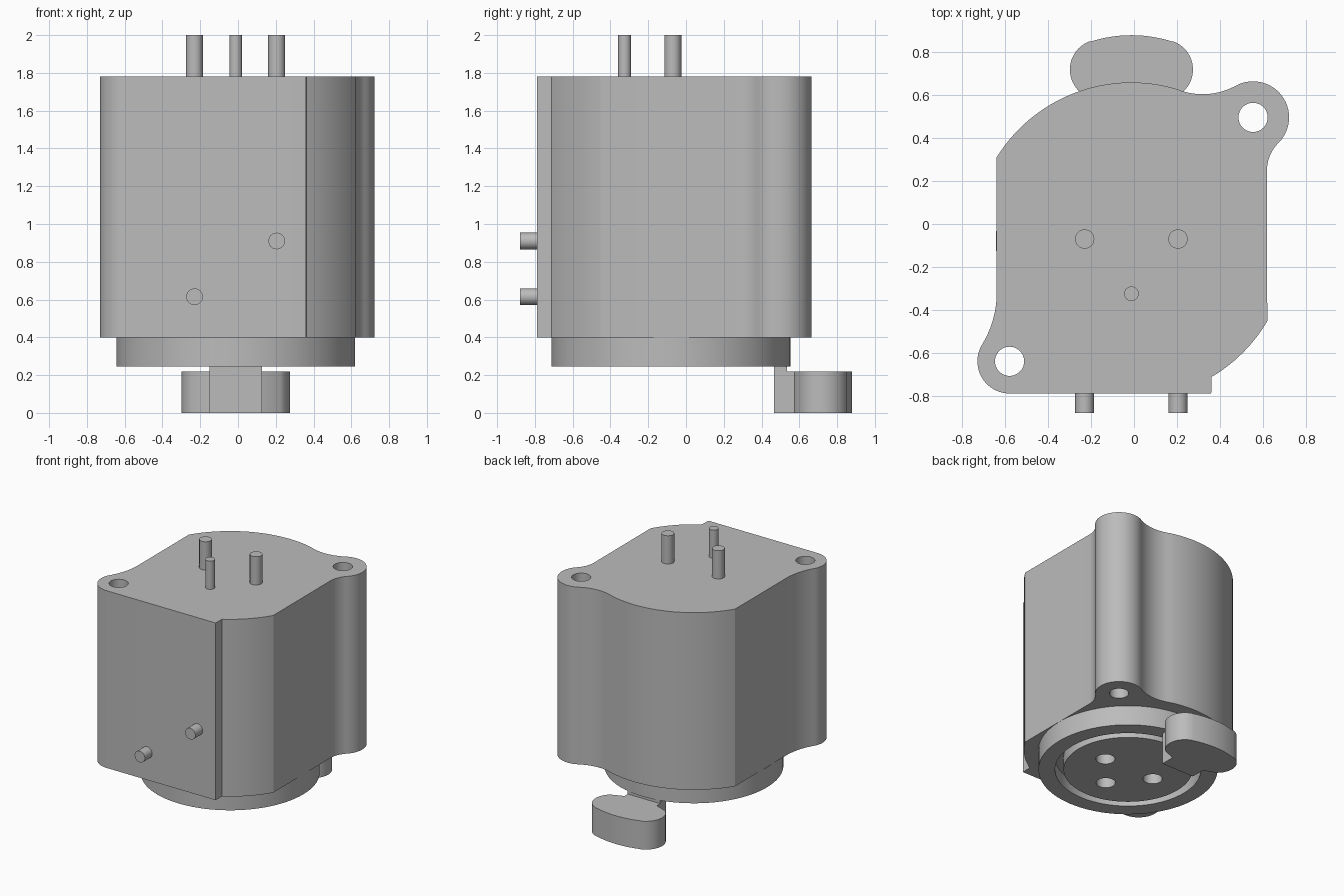
import bpy
import bmesh
from math import sin, cos, radians

if "Cube" in bpy.data.objects:
    bpy.data.objects.remove(bpy.data.objects["Cube"])

grey = bpy.data.materials.new("plain grey")
grey.use_nodes = True
grey.diffuse_color = (0.5, 0.5, 0.5, 1)
grey.node_tree.nodes["Principled BSDF"].inputs["Base Color"].default_value = (0.5, 0.5, 0.5, 1)

CX, CY = -0.012, -0.08          # axis of the round housing
PINS = [(-0.23, -0.07), (0.205, -0.07), (CX, -0.325)]
LUGS = [(0.555, 0.497), (-0.58, -0.64)]


def arc(x, y, r, start, end, steps=14):
    angles = [radians(start + (end - start) * i / steps) for i in range(steps + 1)]
    return [(x + r * cos(a), y + r * sin(a)) for a in angles]


def circle(x, y, r, steps=48):
    return arc(x, y, r, 0, 360, steps)[:-1]


def finish(obj):
    bpy.ops.object.select_all(action='DESELECT')
    obj.select_set(True)
    bpy.context.view_layer.objects.active = obj
    if obj.type == 'CURVE':
        bpy.ops.object.convert(target='MESH')
        obj = bpy.context.object
    bm = bmesh.new()
    bm.from_mesh(obj.data)
    bmesh.ops.remove_doubles(bm, verts=bm.verts, dist=0.0001)
    bmesh.ops.recalc_face_normals(bm, faces=bm.faces)
    bm.to_mesh(obj.data)
    bm.free()
    obj.data.materials.clear()
    obj.data.materials.append(grey)
    bpy.ops.object.shade_smooth_by_angle(angle=radians(25))


def slab(name, loops, low, high):
    """Filled outline, with inner loops as holes, extruded between two heights."""
    curve = bpy.data.curves.new(name, 'CURVE')
    curve.dimensions = '2D'
    curve.fill_mode = 'BOTH'
    curve.extrude = (high - low) / 2
    for loop in loops:
        spline = curve.splines.new('POLY')
        spline.points.add(len(loop) - 1)
        for point, (x, y) in zip(spline.points, loop):
            point.co = (x, y, 0, 1)
        spline.use_cyclic_u = True
    obj = bpy.data.objects.new(name, curve)
    bpy.context.collection.objects.link(obj)
    obj.location.z = (low + high) / 2
    finish(obj)


def pin(name, location, radius, length, tilt=0):
    bpy.ops.mesh.primitive_cylinder_add(vertices=32, radius=radius, depth=length,
                                        location=location, rotation=(tilt, 0, 0))
    bpy.context.object.name = name
    finish(bpy.context.object)


# Housing with two screw lugs blended into the round wall
body = arc(0.80, 0.25, 0.18, 180, 135)
body += arc(*LUGS[0], 0.168, -45, 118.8, 28)[1:]
body += arc(0.32, 0.925, 0.32, -61.2, -108.3)[1:]
body += arc(CX, CY, 0.74, 71.7, 148.1, 28)[1:]
body += arc(-1.104, -0.32, 0.464, 0, -31.4)
body += arc(*LUGS[1], 0.15, 148.6, 270, 20)[1:]
body += [(0.36, -0.79)]
body += arc(CX, CY, 0.735, -59.4, -30.5)
slab("housing", [body] + [circle(x, y, 0.068) for x, y in LUGS], 0.40, 1.78)

# Round collar: solid base, then a face with a ring groove and sockets
slab("collar_base", [circle(CX, CY, 0.632, 96)], 0.345, 0.40)
slab("collar_rim", [circle(CX, CY, 0.632, 96), circle(CX, CY, 0.515, 96)], 0.245, 0.345)
slab("collar_plug", [circle(CX, CY, 0.455, 96)] + [circle(x, y, 0.068) for x, y in PINS],
     0.245, 0.345)

# Latch tab: narrow neck and wide rounded head
head = [(CX + 0.14, 0.575)]
head += arc(CX + 0.147, 0.72, 0.14, -50, 72)
head += arc(CX, 0.255, 0.625, 72, 108)
head += arc(CX - 0.147, 0.72, 0.14, 108, 230)
head += [(CX - 0.14, 0.575)]
neck = [(CX - 0.14, 0.465), (CX + 0.14, 0.465)]
slab("latch_tab", [head + neck], 0, 0.22)
slab("latch_neck", [neck + [(CX + 0.14, 0.535), (CX - 0.14, 0.535)]], 0.22, 0.25)

# Contact pins on top and on the front
for i, (x, y) in enumerate(PINS):
    pin(f"top_pin_{i + 1}", (x, y, 1.885), 0.034 if i == 2 else 0.045, 0.23)
for i, (x, z) in enumerate([(-0.23, 0.615), (0.205, 0.91)]):
    pin(f"front_pin_{i + 1}", (x, -0.83, z), 0.044, 0.10, radians(90))
